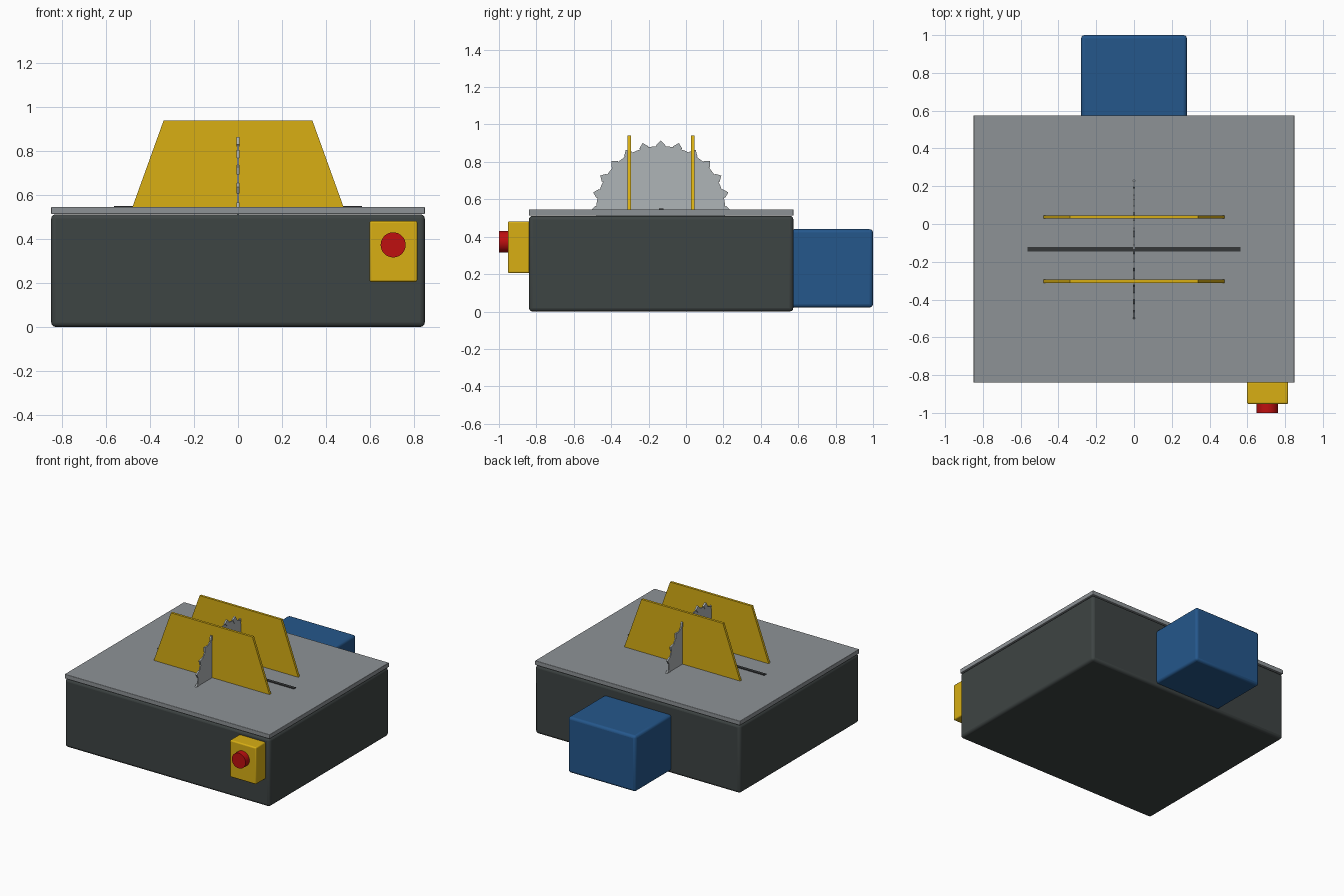
import bpy, bmesh, math
from mathutils import Matrix, Vector

if "Cube" in bpy.data.objects:
    bpy.data.objects.remove(bpy.data.objects["Cube"])


def material(name, rgb):
    m = bpy.data.materials.new(name)
    m.diffuse_color = (*rgb, 1)
    m.use_nodes = True
    m.node_tree.nodes["Principled BSDF"].inputs["Base Color"].default_value = m.diffuse_color
    return m


CHARCOAL = material("charcoal", (0.048, 0.058, 0.057))
GREY = material("table grey", (0.27, 0.29, 0.305))
STEEL = material("blade steel", (0.43, 0.46, 0.475))
YELLOW = material("safety yellow", (0.69, 0.43, 0.007))
BLUE = material("motor blue", (0.018, 0.095, 0.26))
RED = material("stop red", (0.52, 0.005, 0.005))
DARK = material("slot dark", (0.035, 0.038, 0.04))
MID_Y = -0.133   # centre of the cabinet and blade


def finish(name, bm, mat, bevel=0, smooth=False):
    bmesh.ops.recalc_face_normals(bm, faces=bm.faces)
    me = bpy.data.meshes.new(name)
    bm.to_mesh(me)
    bm.free()
    me.materials.append(mat)
    ob = bpy.data.objects.new(name, me)
    bpy.context.collection.objects.link(ob)
    if bevel:
        b = ob.modifiers.new("rounded edges", 'BEVEL')
        b.width, b.segments = bevel, 3
    if smooth or bevel:
        bpy.ops.object.select_all(action='DESELECT')
        ob.select_set(True)
        bpy.context.view_layer.objects.active = ob
        bpy.ops.object.shade_smooth_by_angle(angle=math.radians(35))
    return ob


def box(name, lo, hi, mat, bevel=0):
    bm = bmesh.new()
    lo, hi = Vector(lo), Vector(hi)
    bmesh.ops.create_cube(bm, size=1, matrix=Matrix.Translation((lo + hi) / 2)
                          @ Matrix.Diagonal((*(hi - lo), 1)))
    return finish(name, bm, mat, bevel)


def cylinder(bm, r, depth, sides, matrix):
    bmesh.ops.create_cone(bm, cap_ends=True, segments=sides, radius1=r,
                          radius2=r, depth=depth, matrix=matrix)


# Cabinet, table top, motor housing and blade slot
box("cabinet", (-0.85, -0.84, 0), (0.85, 0.574, 0.512), CHARCOAL, 0.02)
box("table_top", (-0.85, -0.84, 0.513), (0.85, 0.575, 0.546), GREY, 0.004)
box("motor_housing", (-0.28, 0.56, 0.022), (0.28, 1.0, 0.44), BLUE, 0.018)
box("blade_slot", (-0.565, MID_Y - 0.012, 0.54), (0.565, MID_Y + 0.012, 0.551), DARK)

# Switch box with round stop button
box("switch_box", (0.598, -0.953, 0.205), (0.816, -0.835, 0.482), YELLOW, 0.009)
bm = bmesh.new()
cylinder(bm, 0.057, 0.06, 32, Matrix.Translation((0.706, -0.97, 0.373))
         @ Matrix.Rotation(math.pi / 2, 4, 'X'))
finish("stop_button", bm, RED, smooth=True)

# Blade disc, with its axis along x
hub = Matrix.Translation((0, MID_Y - 0.002, 0.54)) @ Matrix.Rotation(math.pi / 2, 4, 'Y')
bm = bmesh.new()
cylinder(bm, 0.345, 0.008, 64, hub)
finish("blade", bm, STEEL, smooth=True)

# Diamond-shaped teeth around the rim
TEETH = 24
bm = bmesh.new()
for i in range(TEETH):
    turn = Matrix.Rotation(math.tau * i / TEETH, 4, 'Z')
    cylinder(bm, 0.025, 0.013, 4, hub @ turn @ Matrix.Translation((0.349, 0, 0)))
finish("blade_teeth", bm, STEEL)

# Pair of sloped guard plates
for name, y in (("front_guard", MID_Y - 0.17), ("rear_guard", MID_Y + 0.17)):
    bm = bmesh.new()
    outline = [(-0.48, 0.546), (0.48, 0.546), (0.338, 0.94), (-0.338, 0.94)]
    face = bm.faces.new([bm.verts.new((x, y - 0.009, z)) for x, z in outline])
    ext = bmesh.ops.extrude_face_region(bm, geom=[face])["geom"]
    bmesh.ops.translate(bm, vec=(0, 0.018, 0),
                        verts=[v for v in ext if isinstance(v, bmesh.types.BMVert)])
    finish(name, bm, YELLOW)
